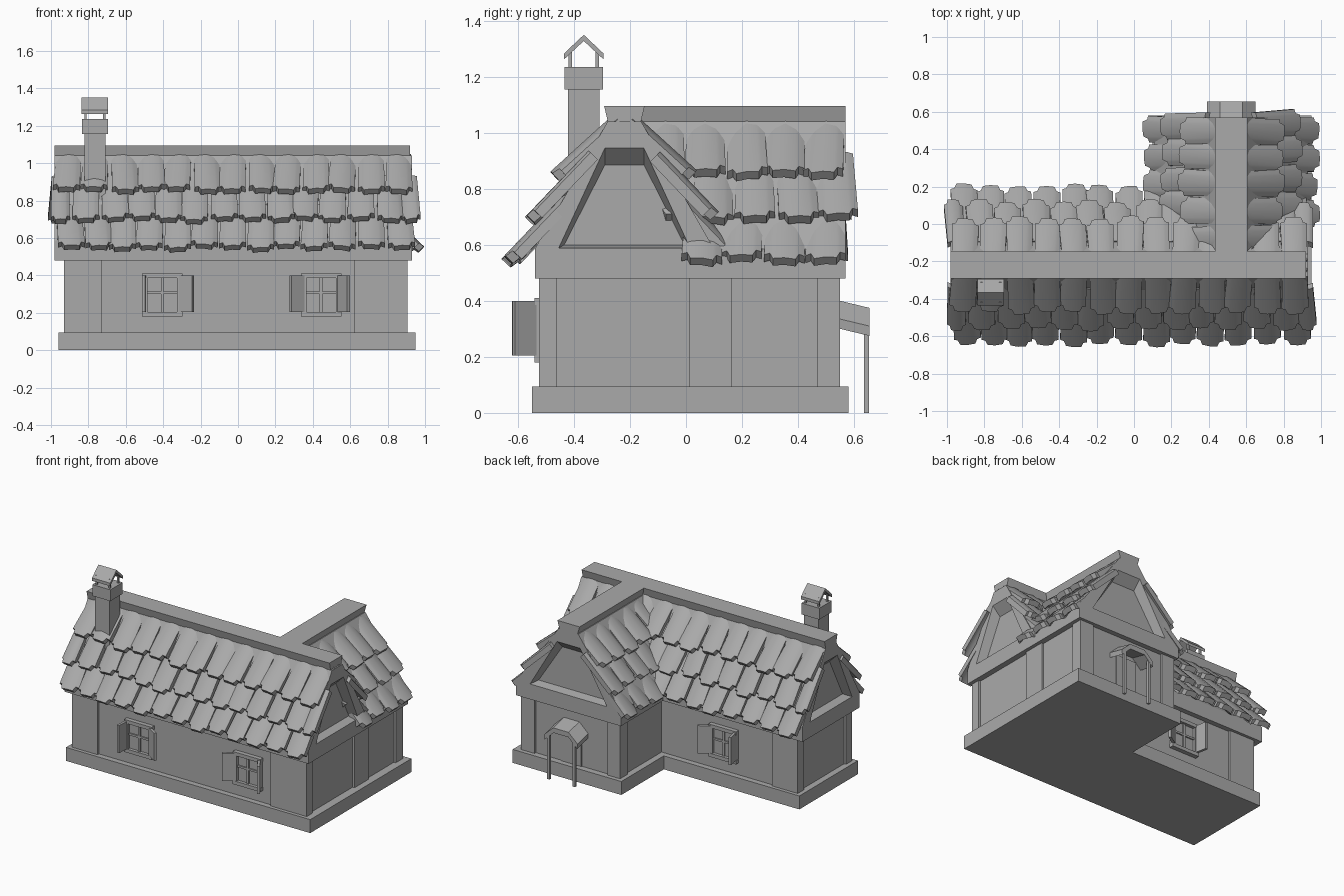
import bpy, bmesh, random
from mathutils import Vector, Matrix

random.seed(4)
cube = bpy.data.objects.get("Cube")
if cube:
    bpy.data.objects.remove(cube)

GREY = (0.4, 0.4, 0.4, 1)
mat = bpy.data.materials.new("plain_grey")
mat.use_nodes = True
mat.diffuse_color = GREY
mat.node_tree.nodes["Principled BSDF"].inputs["Base Color"].default_value = GREY

RIDGE_Y, WING_X = -0.22, 0.52
LEFT, RIGHT, BACK = -0.98, 0.93, 0.57


def make(name, solids, smooth=False):
    """One object from solids; each solid is a list of loops to be lofted."""
    bm = bmesh.new()
    for loops in solids:
        rings = [[bm.verts.new(p) for p in loop] for loop in loops]
        n = len(rings[0])
        for a, b in zip(rings, rings[1:]):
            for i in range(n):
                j = (i + 1) % n
                bm.faces.new((a[i], a[j], b[j], b[i]))
        for r in (rings[0], rings[-1]):
            for i in range(n // 2 - 1):
                bm.faces.new((r[i], r[i + 1], r[n - 2 - i], r[n - 1 - i]))
    bmesh.ops.recalc_face_normals(bm, faces=bm.faces)
    mesh = bpy.data.meshes.new(name)
    bm.to_mesh(mesh)
    bm.free()
    mesh.materials.append(mat)
    obj = bpy.data.objects.new(name, mesh)
    bpy.context.collection.objects.link(obj)
    if smooth:
        bpy.ops.object.select_all(action='DESELECT')
        obj.select_set(True)
        bpy.context.view_layer.objects.active = obj
        bpy.ops.object.shade_smooth_by_angle()
    return obj


def box(x0, x1, y0, y1, z0, z1):
    return [[(x0, y0, z), (x1, y0, z), (x1, y1, z), (x0, y1, z)] for z in (z0, z1)]


def slab(p, q, t, z0, z1):
    """Upright board from plan point p to q."""
    p, q = Vector(p), Vector(q)
    d = (q - p).normalized() * t / 2
    s = Vector((-d.y, d.x))
    return [[(v.x, v.y, z) for v in (p - s, q - s, q + s, p + s)] for z in (z0, z1)]


# Foundation, walls, corner pillars and eaves bands
make("foundation", [box(-0.96, 0.95, -0.55, 0.105, 0, 0.095)])
make("wing_foundation", [box(0.1, 0.95, 0.0, 0.58, 0, 0.095)])
make("walls", [box(-0.915, 0.89, -0.51, 0.065, 0.08, 0.5)])
make("wing_walls", [box(0.145, 0.89, 0, 0.535, 0.08, 0.5)])
make("corner_pillars", [box(x0, x1, y0, y1, 0.08, 0.5) for x0, x1, y0, y1 in (
    (-0.93, -0.73, -0.525, -0.46), (0.62, 0.905, -0.525, -0.46),
    (-0.93, -0.73, 0.01, 0.08), (0.8, 0.905, 0.01, 0.165),
    (0.13, 0.23, 0.47, 0.55), (0.8, 0.905, 0.47, 0.55))])
make("eaves_band", [box(LEFT, RIGHT, -0.54, 0.1, 0.48, 0.586)])
make("wing_eaves_band", [box(0.11, RIGHT, 0.05, BACK, 0.48, 0.585)])


# Roof bodies with recessed gables
def trapezoid(low, high, z0, z1):
    return [(-low, z0), (-high, z1), (high, z1), (low, z0)]


OUTER = trapezoid(0.32, 0.06, 0.585, 1.04)
RIM = trapezoid(0.235, 0.07, 0.588, 0.945)
PANEL = trapezoid(0.215, 0.07, 0.6, 0.885)
ends = [(LEFT + 0.06, PANEL), (LEFT, RIM), (LEFT, OUTER),
        (RIGHT, OUTER), (RIGHT, RIM), (RIGHT - 0.06, PANEL)]
make("main_roof", [[[(x, RIDGE_Y + d, z) for d, z in prof] for x, prof in ends]])

K = 1.28
start = [(WING_X + d * K, -0.2 if z > 0.8 else 0.02, z) for d, z in OUTER]
make("wing_roof", [[start] + [[(WING_X + d * K, y, z) for d, z in prof] for y, prof in (
    (BACK, OUTER), (BACK, RIM), (BACK - 0.06, PANEL))]])

# Ridge beams, wider at the top
beam = trapezoid(0.05, 0.072, 1.0, 1.095)
make("main_ridge", [[[(x, RIDGE_Y + d, z) for d, z in beam] for x in (LEFT, 0.92)]])
make("wing_ridge", [[[(WING_X + d * 1.2, y, z) for d, z in beam] for y in (RIDGE_Y, BACK)]])

# Roof tiles: arched, with a tongue at the lower end
ROWS = [((0.04, 1.065), (0.255, 0.87)), ((0.13, 0.935), (0.345, 0.71)),
        ((0.22, 0.78), (0.43, 0.56))]
COLUMNS = (-0.5, -0.36, -0.28, 0, 0.28, 0.36, 0.5)


def tile(base, out, row, width, spread):
    (d0, z0), (d1, z1) = row
    up = Vector((0, 0, 1))
    a = base + out * d0 * spread + up * z0
    b = base + out * d1 * spread + up * z1
    length = (b - a).length + random.uniform(-0.012, 0.014)
    down = (b - a).normalized()
    normal = (out * -down.z + up * down.dot(out)).normalized()
    turn = Matrix.Rotation(random.uniform(-0.06, 0.06), 3, normal)
    down = turn @ down
    side = down.cross(normal)
    tilt = random.uniform(-0.008, 0.008)

    def point(f, end, drop):
        tongue = 0 if abs(f) < 0.3 else 0.03
        s = (length - tongue) * end
        lift = 0.018 * (1 - 4 * f * f) - 0.018 - drop + tilt * 2 * f
        return a + side * f * width * (0.9 + 0.08 * end) + down * s + normal * lift

    return [[point(f, e, 0) for f in COLUMNS] + [point(f, e, 0.036) for f in reversed(COLUMNS)]
            for e in (0, 1)]


W = 0.147
for name, out in (("front_tiles", -1), ("rear_tiles", 1)):
    tiles = []
    for r, row in enumerate(ROWS):
        for i in range(13):
            x = -0.905 + W * i + (0.02 if r == 1 else 0)
            x += -W / 2 if r == 1 else 0
            width = W
            if r == 1 and i == 0:
                x, width = -0.95, W * 0.7
            buried = out > 0 and abs(x - WING_X) < row[0][0] - 0.03
            if not buried:
                tiles.append(tile(Vector((x, RIDGE_Y, 0)), Vector((0, out, 0)), row, width, 1))
        if r == 1:
            tiles.append(tile(Vector((0.91, RIDGE_Y, 0)), Vector((0, out, 0)), row, W * 0.7, 1))
    make(name, tiles, smooth=True)

for name, out in (("wing_left_tiles", 1), ("wing_right_tiles", -1)):
    tiles = []
    for r, row in enumerate(ROWS):
        for i in range(5):
            y = 0.5 - 0.144 * i + (0.03 if r == 1 else 0)
            if y > RIDGE_Y + row[0][0] + 0.02:
                tiles.append(tile(Vector((WING_X, y, 0)), Vector((out, 0, 0)), row, W, 1.09))
    make(name, tiles, smooth=True)

# Chimney with a small gabled hood on four legs
CX, CY = -0.765, -0.365
make("chimney_shaft", [box(CX - 0.056, CX + 0.056, CY - 0.057, CY + 0.057, 0.8, 1.17)])
make("chimney_cap", [box(CX - 0.07, CX + 0.07, CY - 0.069, CY + 0.069, 1.155, 1.235)])
make("chimney_legs", [box(CX + x - 0.006, CX + x + 0.006, CY + y - 0.006, CY + y + 0.006, 1.23, 1.3)
                      for x in (-0.05, 0.05) for y in (-0.048, 0.048)])
hood = [(-0.071, 1.283), (0, 1.35), (0.071, 1.283), (0.071, 1.262), (0, 1.328), (-0.071, 1.262)]
make("chimney_hood", [[[(x, CY + d, z) for d, z in hood] for x in (CX - 0.071, CX + 0.071)]])


# Windows with cross bars and open shutters
def window(name, cx, wall, out, tips):
    def piece(x0, x1, z0, z1, deep):
        ys = sorted((wall - 0.03 * out, wall + deep * out))
        return box(cx + x0, cx + x1, ys[0], ys[1], z0, z1)

    make(name + "_frame", [
        piece(-0.105, -0.08, 0.2, 0.39, 0.022), piece(0.08, 0.105, 0.2, 0.39, 0.022),
        piece(-0.108, 0.108, 0.385, 0.41, 0.026), piece(-0.108, 0.108, 0.18, 0.205, 0.026),
        piece(-0.008, 0.008, 0.2, 0.39, 0.012), piece(-0.085, 0.085, 0.3, 0.314, 0.012)])
    make(name + "_glass", [piece(-0.085, 0.085, 0.2, 0.39, 0.003)])
    y = wall + 0.02 * out
    make(name + "_shutters", [
        slab((cx + s * 0.095, y), (cx + s * 0.095 + dx, y + dy * out), 0.018, 0.205, 0.4)
        for s, (dx, dy) in zip((-1, 1), tips)])


FRONT_WALL, REAR_WALL = -0.515, 0.07
window("front_left_window", 0.445, FRONT_WALL, -1, ((-0.07, 0.045), (0.05, 0.08)))
window("front_right_window", -0.405, FRONT_WALL, -1, ((-0.005, 0.085), (0.07, 0.045)))
window("rear_window", -0.35, REAR_WALL, 1, ((-0.015, 0.08), (0.07, 0.045)))

# Porch over the rear door
arch = [(-0.13, 0.31), (-0.06, 0.375), (0.06, 0.375), (0.13, 0.31)]
arch += [(d * 0.97, z - 0.035) for d, z in reversed(arch)]
make("porch_roof", [[[(WING_X + d, y, z + rise) for d, z in arch]
                     for y, rise in ((0.53, 0.03), (0.655, 0))]])
make("porch_posts", [box(WING_X + x - 0.009, WING_X + x + 0.009, 0.635, 0.653, 0, 0.32)
                     for x in (-0.1, 0.1)])
make("rear_door", [box(WING_X - 0.08, WING_X + 0.08, 0.534, 0.542, 0.09, 0.34)])
